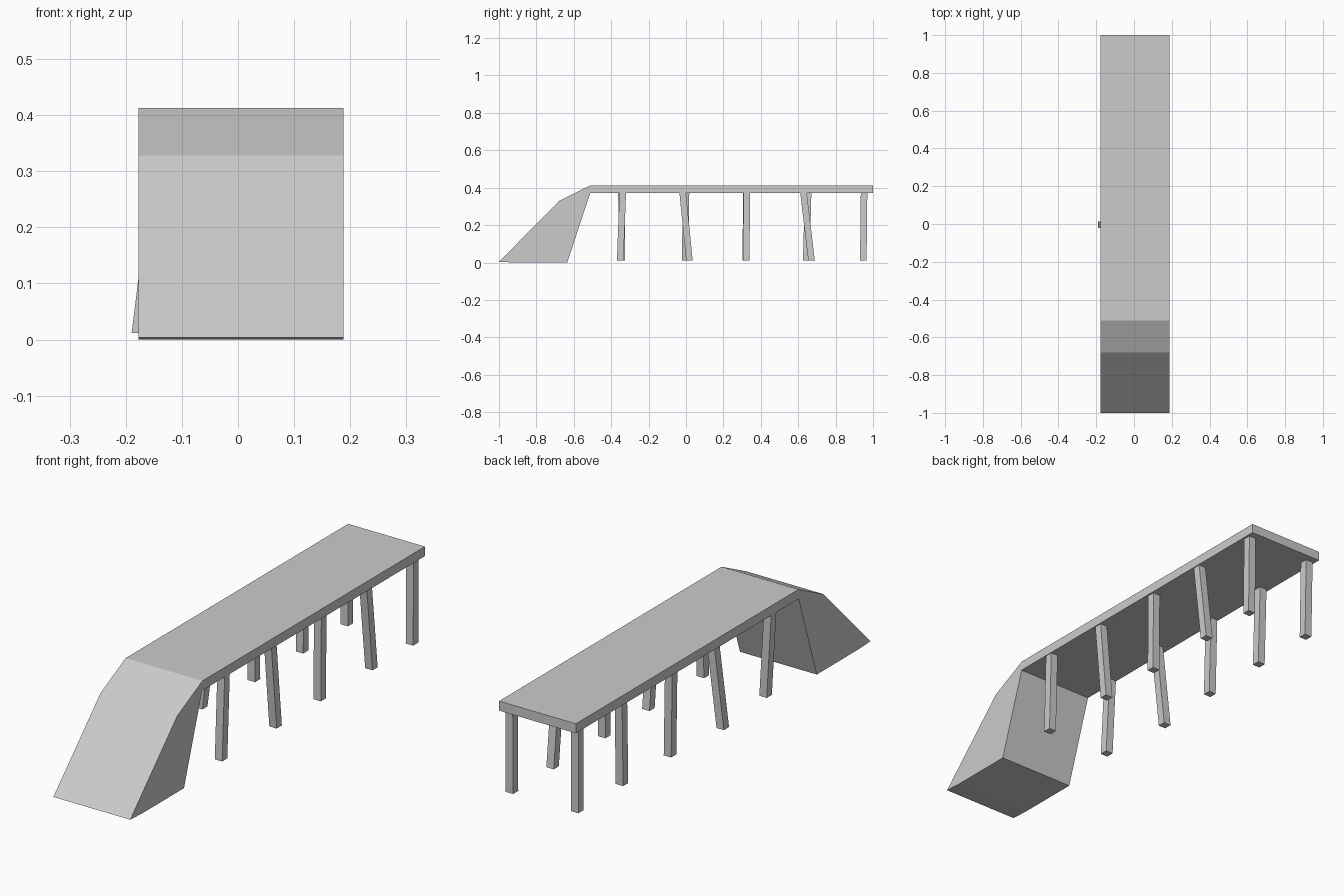
import bpy, bmesh
from mathutils import Vector

if "Cube" in bpy.data.objects:
    bpy.data.objects.remove(bpy.data.objects["Cube"])


def add_mesh(name, bm):
    bmesh.ops.recalc_face_normals(bm, faces=bm.faces)
    mesh = bpy.data.meshes.new(name)
    bm.to_mesh(mesh)
    bm.free()
    obj = bpy.data.objects.new(name, mesh)
    bpy.context.collection.objects.link(obj)


def prism(name, base, offset):
    """Closed solid swept from a polygon along an offset."""
    bm = bmesh.new()
    face = bm.faces.new([bm.verts.new(p) for p in base])
    new = bmesh.ops.extrude_face_region(bm, geom=[face], use_keep_orig=True)["geom"]
    moved = [v for v in new if isinstance(v, bmesh.types.BMVert)]
    bmesh.ops.translate(bm, verts=moved, vec=offset)
    add_mesh(name, bm)


# Walkway: sloped ramp block and flat deck as one side profile (y, z)
X0, X1 = -0.177, 0.188
profile = [(-1, 0.004), (-0.92, 0), (-0.635, 0), (-0.512, 0.372),
           (1, 0.372), (1, 0.413), (-0.51, 0.413), (-0.68, 0.328)]
prism("ramp_and_deck", [(X0, y, z) for y, z in profile], (X1 - X0, 0, 0))

# Slightly crooked support posts: top (x, y) and bottom (x, y)
right_posts = [((0.168, -0.338), (0.166, -0.352)), ((0.166, -0.018), (0.166, 0.018)),
               ((0.163, 0.325), (0.163, 0.322)), ((0.167, 0.628), (0.164, 0.671)),
               ((0.162, 0.952), (0.163, 0.948))]
left_posts = [((-0.158, -0.345), (-0.138, -0.343)), ((-0.127, 0.000), (-0.172, -0.004)),
              ((-0.155, 0.322), (-0.148, 0.320)), ((-0.148, 0.653), (-0.146, 0.643)),
              ((-0.150, 0.952), (-0.147, 0.948))]
H, Z_LOW, Z_TOP = 0.0175, 0.012, 0.376
for side, posts in (("right", right_posts), ("left", left_posts)):
    for i, (top, low) in enumerate(posts, 1):
        a, b = Vector((*low, Z_LOW)), Vector((*top, Z_TOP))
        base = [a + Vector((sx * H, sy * H, 0))
                for sx, sy in ((-1, -1), (1, -1), (1, 1), (-1, 1))]
        prism(f"{side}_post_{i}", base, b - a)
